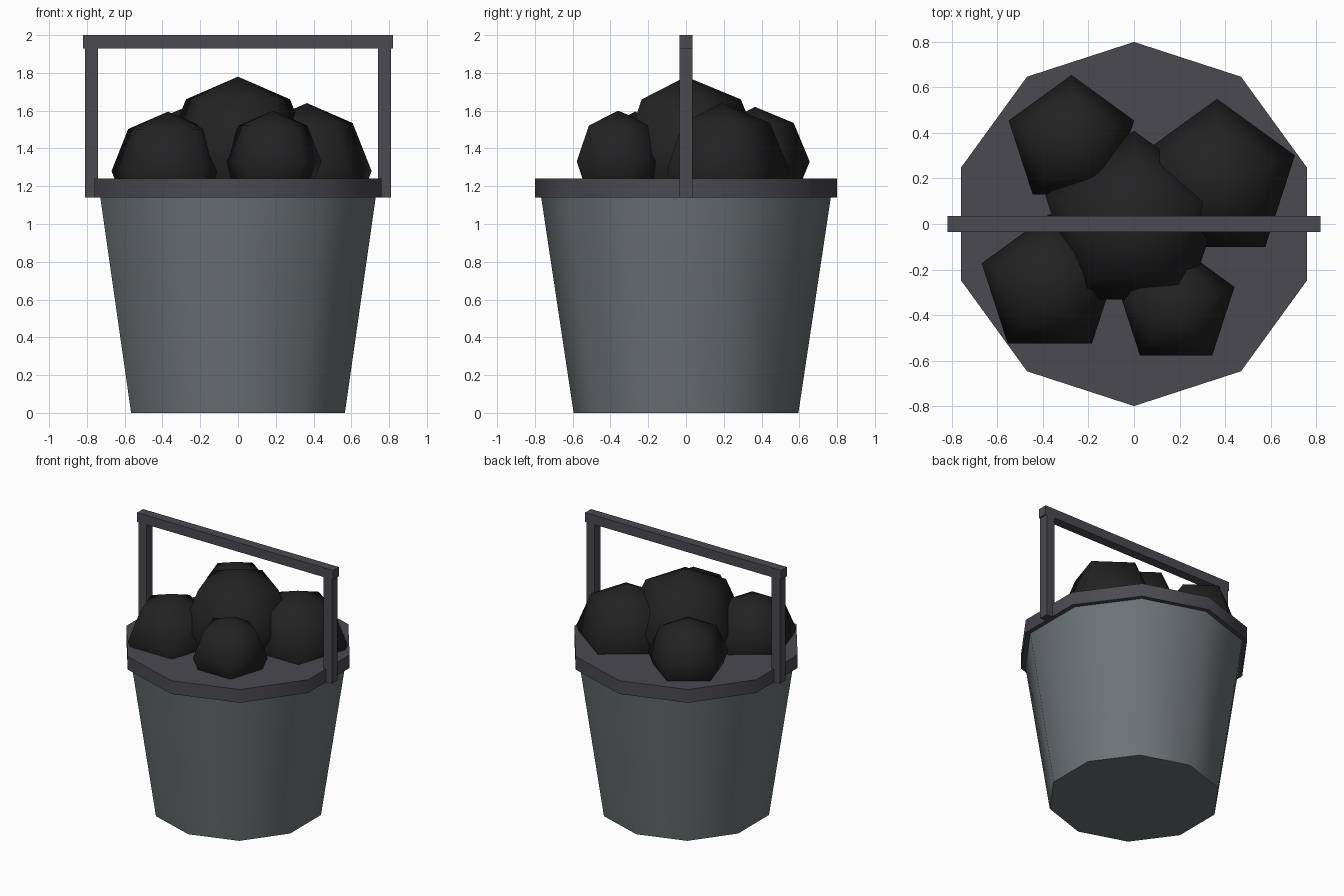
import bpy
import math

if "Cube" in bpy.data.objects:
    bpy.data.objects.remove(bpy.data.objects["Cube"], do_unlink=True)


def material(name, rgb):
    mat = bpy.data.materials.new(name)
    mat.use_nodes = True
    mat.diffuse_color = (*rgb, 1)
    mat.node_tree.nodes["Principled BSDF"].inputs["Base Color"].default_value = (*rgb, 1)
    return mat


steel = material("grey steel", (0.15, 0.175, 0.182))
iron = material("dark iron", (0.07, 0.068, 0.079))
coal = material("black coal", (0.016, 0.016, 0.016))


def finish(name, mat):
    obj = bpy.context.object
    obj.name = name
    obj.data.materials.append(mat)
    return obj


def drum(name, mat, low_radius, high_radius, low, high):
    # Ten-sided drum with rounded shading on its wall and crisp caps
    bpy.ops.mesh.primitive_cone_add(vertices=10, radius1=low_radius, radius2=high_radius,
                                    depth=high - low, location=(0, 0, (low + high) / 2))
    bpy.ops.object.shade_smooth_by_angle(angle=math.radians(45))
    return finish(name, mat)


def box(name, mat, centre, size):
    bpy.ops.mesh.primitive_cube_add(size=1, location=centre)
    obj = finish(name, mat)
    for vert in obj.data.vertices:
        for axis in range(3):
            vert.co[axis] *= size[axis]
    return obj


# Bucket body and rim
drum("bucket_body", steel, 0.595, 0.768, 0, 1.15)
drum("bucket_rim", iron, 0.8, 0.8, 1.14, 1.24)

# Square carrying handle
for side, x in (("left", 0.775), ("right", -0.775)):
    box("handle_post_" + side, iron, (x, 0, 1.54), (0.07, 0.07, 0.8))
box("handle_bar", iron, (0, 0, 1.965), (1.64, 0.07, 0.07))

# Coal lumps: centre x, y, z and radius
lumps = {
    "middle": (0, 0, 1.37, 0.41),
    "front_right": (-0.37, -0.27, 1.28, 0.315),
    "front_left": (0.185, -0.36, 1.33, 0.27),
    "back_right": (-0.275, 0.365, 1.33, 0.29),
    "back_left": (0.365, 0.19, 1.28, 0.36),
}
for place, (x, y, z, radius) in lumps.items():
    bpy.ops.mesh.primitive_uv_sphere_add(segments=5, ring_count=4, radius=radius,
                                         location=(x, y, z))
    bpy.ops.object.shade_smooth()
    finish("coal_lump_" + place, coal)
